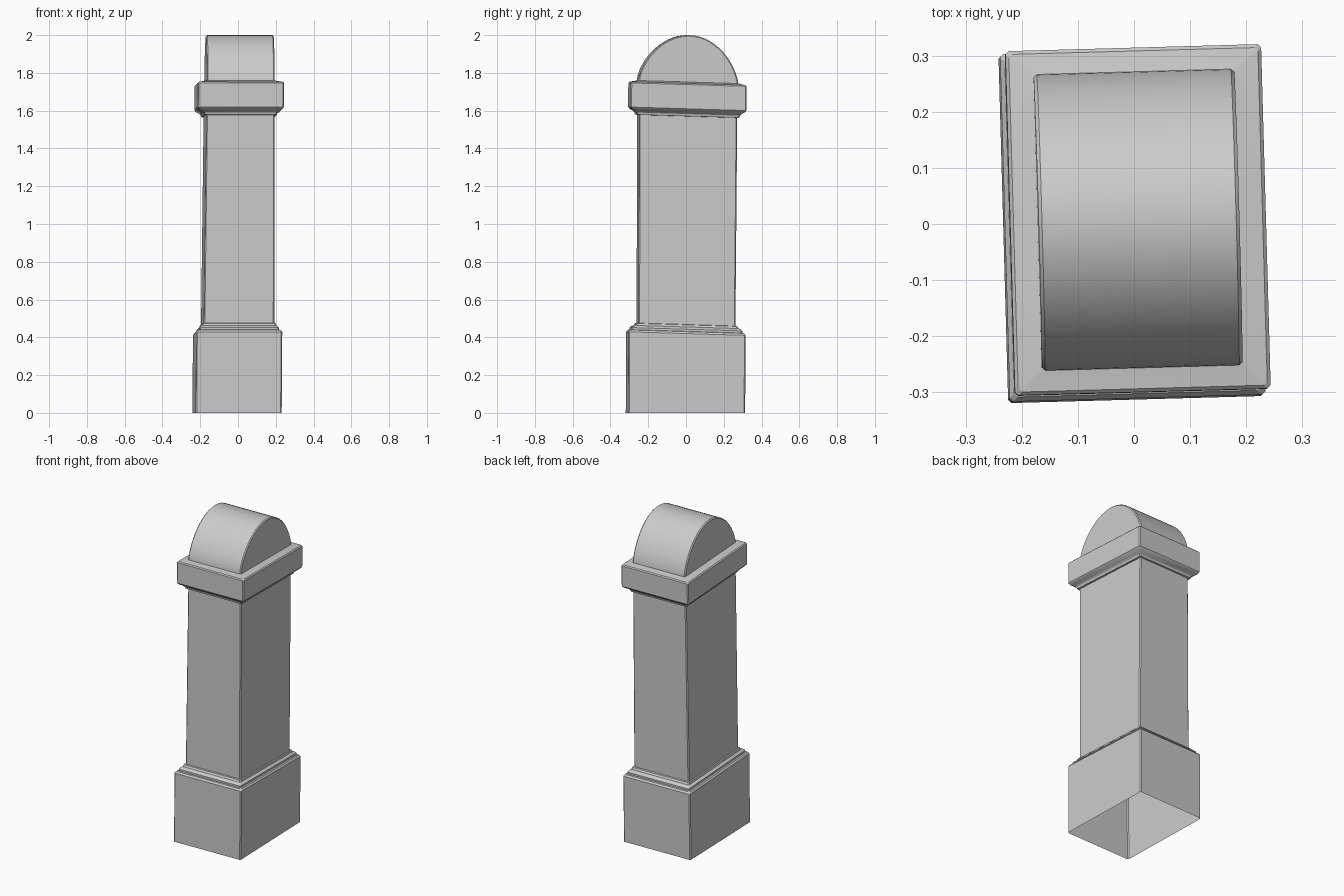
import bpy, bmesh, math
from mathutils import Matrix

cube = bpy.data.objects.get("Cube")
if cube:
    bpy.data.objects.remove(cube, do_unlink=True)

stone = bpy.data.materials.new("grey stone")
stone.use_nodes = True
stone.diffuse_color = (0.6, 0.6, 0.6, 1)
stone.node_tree.nodes["Principled BSDF"].inputs["Base Color"].default_value = (0.6, 0.6, 0.6, 1)

TURN = Matrix.Rotation(math.radians(1.6), 4, 'Z')


def settle(co):
    """Turn the post slightly, let it lean and let its upper courses dip to the back."""
    co = TURN @ co
    dip = 0.03 * min(co.z / 0.4, 1) * max(0, min(1, (2 - co.z) / 0.2))
    co.z -= dip * co.y
    co.x += -0.005 + 0.007 * co.z
    co.y += -0.003 + 0.006 * co.z
    return co


def finish(name, bm):
    for v in bm.verts:
        v.co = settle(v.co)
    bmesh.ops.recalc_face_normals(bm, faces=bm.faces)
    mesh = bpy.data.meshes.new(name)
    bm.to_mesh(mesh)
    bm.free()
    mesh.materials.append(stone)
    obj = bpy.data.objects.new(name, mesh)
    bpy.context.collection.objects.link(obj)
    bpy.ops.object.select_all(action='DESELECT')
    obj.select_set(True)
    bpy.context.view_layer.objects.active = obj
    bpy.ops.object.shade_smooth_by_angle(angle=math.radians(25))


def stack(name, rings, cut=0.006):
    """Open shell through rectangular rings (z, half width, half depth) with clipped corners."""
    bm = bmesh.new()
    loops = []
    for z, x, y in rings:
        pts = [(x, y - cut), (x - cut, y), (cut - x, y), (-x, y - cut),
               (-x, cut - y), (cut - x, -y), (x - cut, -y), (x, cut - y)]
        loops.append([bm.verts.new((px, py, z)) for px, py in pts])
    for low, high in zip(loops, loops[1:]):
        for i in range(8):
            j = (i + 1) % 8
            bm.faces.new((low[i], low[j], high[j], high[i]))
    finish(name, bm)


# Hollow plinth with a stepped moulding
stack("plinth", [(0, 0.228, 0.31), (0.42, 0.228, 0.31), (0.43, 0.22, 0.302)])
stack("plinth_moulding", [(0.43, 0.22, 0.302), (0.432, 0.211, 0.293), (0.443, 0.211, 0.293),
                          (0.449, 0.206, 0.287), (0.455, 0.197, 0.273),
                          (0.466, 0.194, 0.267), (0.468, 0.187, 0.257)])

# Shaft
stack("shaft", [(0.468, 0.187, 0.257), (1.57, 0.181, 0.26)])

# Cap with a moulded underside and a gently sloped top
stack("cap", [(1.57, 0.181, 0.26), (1.571, 0.192, 0.271), (1.582, 0.195, 0.274),
              (1.592, 0.205, 0.284), (1.6, 0.22, 0.299), (1.61, 0.228, 0.307),
              (1.738, 0.228, 0.307), (1.744, 0.222, 0.301), (1.752, 0.179, 0.264)])

# Rounded top: an arch extruded across the width
bm = bmesh.new()
arch = []
STEPS = 32
for i in range(STEPS + 1):
    t = math.pi * (i / STEPS - 0.5)
    arch.append((0.264 * math.sin(t), 1.75 + 0.25 * max(0, math.cos(t)) ** 1.3))
sections = []
for x, inset in ((-0.179, 0.006), (-0.173, 0), (0.173, 0), (0.179, 0.006)):
    k = 1 - inset / 0.264
    sections.append([bm.verts.new((x, y * k, 1.75 + (z - 1.75) * k)) for y, z in arch])
for a, b in zip(sections, sections[1:]):
    for i in range(STEPS):
        bm.faces.new((a[i], a[i + 1], b[i + 1], b[i]))
bm.faces.new(sections[0])
bm.faces.new(sections[-1])
finish("rounded_top", bm)
